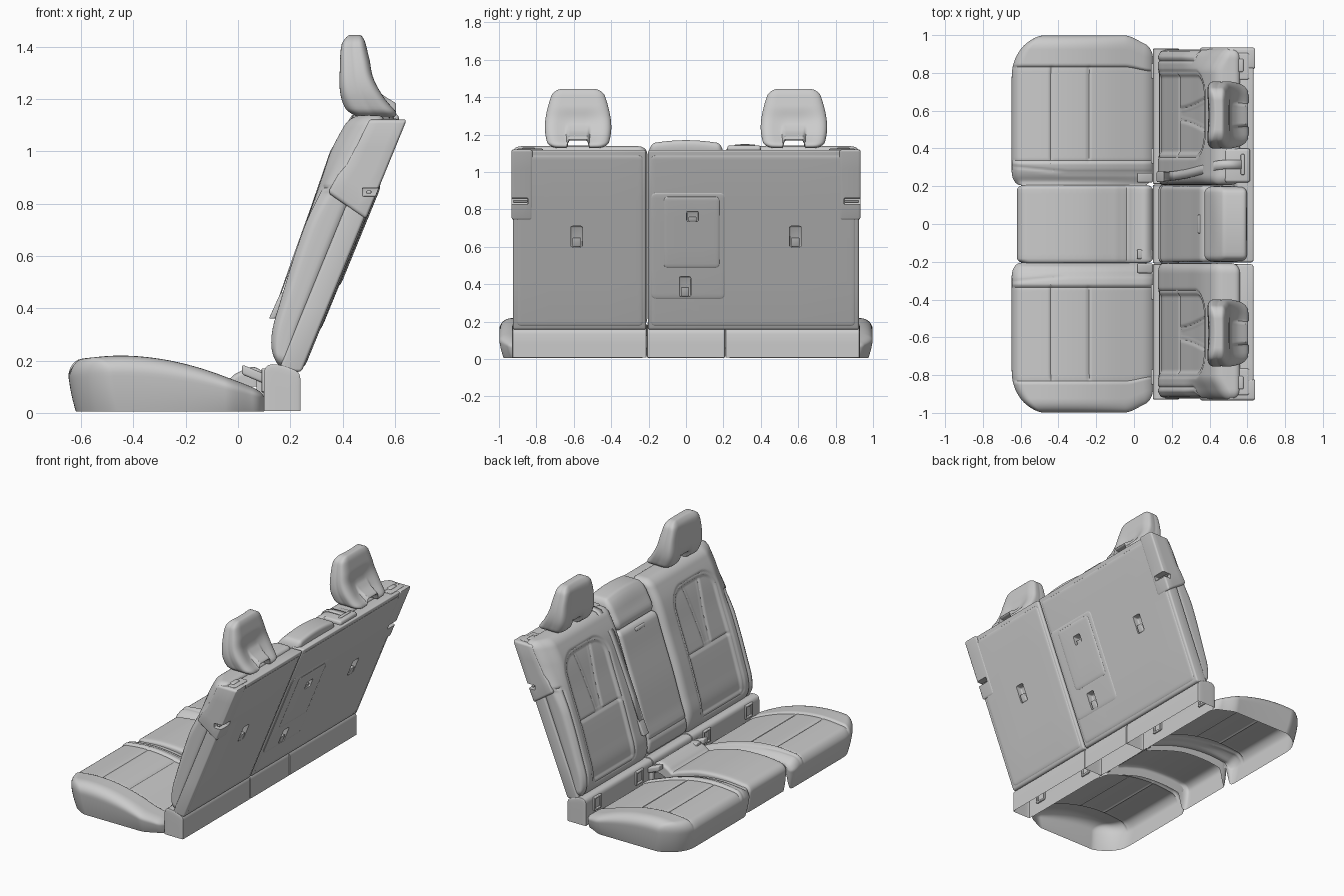
import bpy, bmesh, math

if "Cube" in bpy.data.objects:
    bpy.data.objects.remove(bpy.data.objects["Cube"])


def curve(pts, x):
    """Smooth interpolation through (x, value) points."""
    x = min(max(x, pts[0][0]), pts[-1][0])
    i = 0
    while i < len(pts) - 2 and x > pts[i + 1][0]:
        i += 1

    def slope(k):
        a, b = pts[max(k - 1, 0)], pts[min(k + 1, len(pts) - 1)]
        return (b[1] - a[1]) / (b[0] - a[0])
    (x0, y0), (x1, y1) = pts[i], pts[i + 1]
    h = x1 - x0
    t = (x - x0) / h
    return ((2*t**3 - 3*t**2 + 1) * y0 + (t**3 - 2*t**2 + t) * h * slope(i)
            + (3*t**2 - 2*t**3) * y1 + (t**3 - t**2) * h * slope(i + 1))


def step(v):
    v = min(max(v, 0), 1)
    return v * v * (3 - 2 * v)


def seam(v, w=0.007):
    return math.exp(-(v / w) ** 2)


def finish(name, bm):
    bmesh.ops.recalc_face_normals(bm, faces=bm.faces)
    me = bpy.data.meshes.new(name)
    bm.to_mesh(me)
    bm.free()
    ob = bpy.data.objects.new(name, me)
    bpy.context.collection.objects.link(ob)
    return ob


def soft(name, lo, hi, r, n=(1, 1, 1), warp=None, skip=()):
    """Rounded box on a grid, bent by warp; skip lists open (axis, side) faces."""
    axes, e = [], 4 if max(n) > 4 else 2
    for a, b, q, m in zip(lo, hi, r, n):
        axes.append([a + q*i/e for i in range(e)]
                    + [a + q + (b - a - 2*q)*i/m for i in range(m + 1)]
                    + [b - q*i/e for i in range(e - 1, -1, -1)])
    bm, made = bmesh.new(), {}

    def vert(key):
        if key not in made:
            c, d = [], []
            for k in range(3):
                p = axes[k][key[k]]
                core = min(max(p, lo[k] + r[k]), hi[k] - r[k])
                if (k, 0 if p < core else 1) in skip:
                    core = p
                c.append(core)
                d.append((p - core) / r[k])
            length = math.sqrt(sum(v*v for v in d)) or 1
            p = [c[k] + r[k]*d[k]/length for k in range(3)]
            made[key] = bm.verts.new(warp(*p) if warp else p)
        return made[key]
    for ax in range(3):
        u, v = (ax + 1) % 3, (ax + 2) % 3
        for side in (0, 1):
            if (ax, side) in skip:
                continue
            for i in range(len(axes[u]) - 1):
                for j in range(len(axes[v]) - 1):
                    loop = []
                    for di, dj in ((0, 0), (1, 0), (1, 1), (0, 1)):
                        key = [0, 0, 0]
                        key[ax] = side * (len(axes[ax]) - 1)
                        key[u], key[v] = i + di, j + dj
                        loop.append(vert(tuple(key)))
                    bm.faces.new(loop)
    return finish(name, bm)


# Shared side profiles
SEAT = [(-.65, .195), (-.6, .207), (-.45, .219), (-.3, .207), (-.15, .173), (0, .12), (.1, .08)]
MID = [(-.62, .185), (-.45, .205), (-.25, .195), (-.1, .155), (-.04, .135), (0, .155), (.05, .175), (.1, .17)]
FRONT = [(.18, .145), (.25, .128), (.32, .132), (.42, .16), (.6, .215), (.8, .285), (1, .355), (1.14, .43)]
HEAD_F = [(1.13, .43), (1.17, .4), (1.23, .383), (1.32, .383), (1.4, .388), (1.445, .405)]
HEAD_B = [(1.13, .625), (1.2, .568), (1.28, .522), (1.35, .503), (1.445, .48)]
HEAD_W = [(1.13, .16), (1.22, .177), (1.3, .172), (1.4, .146), (1.445, .125)]


def back_x(z):
    return .242 + .395 * (z - .155) / .965


def on_back(x, y, z):
    return (back_x(z) + x, y, z)


def between(d, z, inset=.07):
    f = curve(FRONT, z)
    return f + (back_x(z) - inset - f) * d


for sy, side in ((1, "left"), (-1, "right")):
    # Outer seat cushion, open underneath with a short inner wall
    def cushion(x, y, t):
        ox, top = x, step((t - .5) / .4)
        front = (.1 - x) / .75
        x += .12 * max(0, (y - .77) / .23) ** 2.4 * front + .03 * (1 - t) ** 2 * front
        insert = step((y - .32) / .03) * step((.845 - y) / .03)
        g = seam(y - .335) + seam(y - .83) + (seam(ox + .44) + seam(ox + .24)) * insert
        g += .6 * seam(y - .275 - .03 * max(0, -.35 - ox) / .3)
        h = curve(SEAT, x)
        low = max(0, h - .08) * step((.24 - y) / .03) * step((x + .63) / .04)
        z = low + t * (h - low) - top * (.007 * g + .01 * insert + .025 * step((.33 - y) / .13))
        y -= .055 * step((x + .05) / .15) * step((y - .7) / .3)
        y -= .025 * (1 - t) ** 2 * step((y - .8) / .2)
        return (x, sy * y, z + .006 * (1 - t))
    soft(f"{side}_cushion", (-.65, .205, 0), (.1, 1, 1), (.05, .07, .3), (86, 86, 6), cushion, {(2, 0)})

    # Outer backrest padding: insert with two flared upper fingers
    def padding(d, y, z):
        face = step((.6 - d) / .4)
        rad = .12 if z > .6 else .03
        qy, qz = abs(y - .58) - .225 + rad, abs(z - .635) - .395 + rad
        sdf = math.hypot(max(qy, 0), max(qz, 0)) + min(max(qy, qz), 0) - rad
        inner = step(-sdf / .03)
        upper = step((z - .62) / .02)
        finger = abs(y - .58) - .03 - .05 * max(0, (z - .62) / .38) ** 1.5
        g = seam(sdf, .008) + inner * (seam(z - .62) + seam(finger, .008) * upper)
        g += seam(y - .865) * step((.86 - z) / .02) + seam(z - .86) * step((y - .86) / .01)
        x = between(d, z) + face * (.008 * g + inner * (.018 + .008 * upper * step(-finger / .02))
                                    + .05 * step((y - .8) / .13) * step((z - .7) / .3))
        zz = z - .025 * d * step((.35 - z) / .15)
        return (x, sy * (y - .012 * step((.86 - z) / .02) * step((y - .88) / .03)), zz)
    soft(f"{side}_back_padding", (0, .207, .19), (1, .93, 1.138), (.3, .05, .04), (3, 78, 106), padding)

    # Headrest with a small arch underneath
    def headrest(d, y, z):
        w = curve(HEAD_W, z)
        f, b = curve(HEAD_F, z), curve(HEAD_B, z)
        b -= .02 * step((1 - abs(y)) / .8) * step((1.36 - z) / .12) * step((z - 1.13) / .08) * d
        t = (z - 1.13) / .315
        zz = z + .04 * max(0, 1 - t * 2.5) * step((.38 - abs(y)) / .08)
        x = f + (b - f) * d + .012 * (1 - d) * (1 - y * y)
        return (x, sy * .577 + y * w * (1 - .012 * seam(d - .5, .06)), zz)
    soft(f"{side}_headrest", (0, -1, 1.128), (1, 1, 1.445), (.25, .35, .035), (10, 32, 22), headrest)
    soft(f"{side}_headrest_crossbar", (.5, sy*.577 - .06, 1.12), (.54, sy*.577 + .06, 1.142), (.008,)*3)

    # Release latch on the top corner
    soft(f"{side}_latch_bezel", (.5, sy*.835 - .07, 1.1), (.61, sy*.835 + .07, 1.125), (.012, .012, .004))
    soft(f"{side}_latch_button", (.515, sy*.84 - .035, 1.11), (.58, sy*.84 + .035, 1.131), (.008,)*3)

    # Child seat anchor frames on the base
    for ay in (.36, .81):
        for dy in (-.033, .033):
            y = sy * ay + dy
            soft(f"{side}_anchor_post", (.09, y - .007, .08), (.112, y + .007, .17), (.005,)*3)
        for z in (.085, .163):
            soft(f"{side}_anchor_rail", (.09, sy*ay - .036, z - .007), (.112, sy*ay + .036, z + .007), (.005,)*3)


# Middle cushion with raised rear lip and short side walls
def mid_cushion(x, y, t):
    h = curve(MID, x)
    low = max(0, h - .08) * step((abs(y) - .17) / .03) * step((x + .6) / .04)
    z = low + t * (h - low) - .006 * seam(x + .035, .012) * step((t - .5) / .4)
    return (x + .02 * (1 - t) ** 2 * (.1 - x) / .72, y, z + .006 * (1 - t))
soft("middle_cushion", (-.62, -.207, 0), (.1, .207, 1), (.045, .025, .25), (60, 16, 6), mid_cushion, {(2, 0)})


# Folding armrest, middle pillow and pull strap
def armrest(d, y, z):
    x = between(d, z) + .015 * step((z - .2) / .2) * (1 - d)
    return (x + .006 * step((.5 - d) / .3) * seam(z - .3), y, z)
soft("armrest", (0, -.203, .2), (1, .203, .965), (.15, .025, .03), (2, 30, 50), armrest)
soft("middle_pillow", (0, -.2, .965), (1, .2, 1.15), (.22, .035, .06), (8, 20, 10),
     lambda d, y, z: (between(d, z, .035) + .015 * (1 - d), y, z + .02 * step((z - 1.05) / .1) * (1 - (y / .2) ** 2)))
soft("armrest_strap", (-.005, -.05, .925), (.02, .05, .945), (.006,)*3,
     warp=lambda x, y, z: (curve(FRONT, z) + x + .014, y, z))

# Base plinth in three lengths, open underneath
for name, y0, y1 in (("right", -.93, -.2105), ("middle", -.2095, .2095), ("left", .2105, .93)):
    soft(f"{name}_base", (.1, y0, .008), (.238, y1, .186), (.03, .004, .03), (4, 2, 2),
         lambda x, y, z: (x, y, z - .022 * step((x - .14) / .09) * step(z / .15)), {(2, 0)})

# Rear shells, inset panels, hatch and top corner pieces
rear = []
for name, y0, y1, p0, p1 in (("narrow", -.925, -.213, -.905, -.23), ("wide", -.203, .925, -.187, .905)):
    rear.append(soft(f"{name}_back_shell", (-.09, y0, .157), (0, y1, 1.118), (.012,)*3, (2, 4, 4), on_back))
    rear.append(soft(f"{name}_back_panel", (-.012, p0, .175), (.005, p1, 1.09), (.007, .025, .025), (2, 4, 4), on_back))
rear.append(soft("hatch_surround", (-.01, -.187, .32), (.009, .21, .89), (.005, .03, .03), (2, 4, 4), on_back))
rear.append(soft("hatch_door", (-.01, -.12, .485), (.014, .18, .87), (.007, .025, .025), (2, 4, 4), on_back))
for sy, side in ((1, "left"), (-1, "right")):
    y0, y1 = sorted((sy * .82, sy * .934))
    rear.append(soft(f"{side}_corner_piece", (0, y0, .74), (1, y1, 1.121), (.06, .015, .015), (4, 2, 4),
                     lambda d, y, z: (between(.36 + .64 * d, z, -.008), y, z + .1 * (1 - d) * step((1 - z) / .25))))

# Recesses and slots cut out of the rear
cut = []
for y, z0, z1 in ((-.585, .6, .71), (.585, .6, .71), (.035, .735, .79), (-.005, .335, .44)):
    cut.append(soft("recess_cutter", (-.035, y - .031, z0), (.04, y + .031, z1), (.008,)*3, warp=on_back))
for sy in (1, -1):
    y0, y1 = sorted((sy * .845, sy * .97))
    cut.append(soft("slot_cutter", (.475, y0, .828), (.62, y1, .86), (.005,)*3))
bpy.context.view_layer.update()
for ob in rear:
    for c in cut:
        mod = ob.modifiers.new("recess", 'BOOLEAN')
        mod.operation, mod.object, mod.solver = 'DIFFERENCE', c, 'EXACT'
    bpy.context.view_layer.objects.active = ob
    for mod in list(ob.modifiers):
        bpy.ops.object.modifier_apply(modifier=mod.name)
for c in cut:
    bpy.data.objects.remove(c)

# Tabs inside the recesses
for y, z0, z1 in ((-.585, .6, .65), (.585, .6, .65), (.035, .735, .762), (-.005, .335, .385)):
    soft("recess_tab", (-.035, y - .022, z0), (.008, y + .022, z1), (.006,)*3, warp=on_back)
for y in (-.885, .885):
    soft("striker_bar", (.49, y - .04, .838), (.51, y + .04, .85), (.005,)*3)

# Middle seat belt with guide plate and tongue
soft("belt_guide", (.48, .22, 1.1), (.615, .4, 1.142), (.015,)*3)
soft("belt_guide_slot", (.565, .26, 1.13), (.585, .37, 1.148), (.006,)*3)
bm = bmesh.new()
last = None
for x, y, z in ((.57, .315, 1.149), (.48, .315, 1.149), (.435, .31, 1.138), (.352, .285, 1.0),
                (.276, .265, .78), (.211, .255, .6), (.155, .25, .44)):
    pair = [bm.verts.new((x, y + w, z)) for w in (-.024, .024)]
    if last:
        bm.faces.new((last[0], last[1], pair[1], pair[0]))
    last = pair
belt = finish("seat_belt", bm)
belt.modifiers.new("thickness", 'SOLIDIFY').thickness = .005
soft("belt_tongue", (-.012, .222, .36), (.012, .278, .46), (.006,)*3,
     warp=lambda x, y, z: (.13 + x + (z - .36) * .45, y, z))

# Buckles lying on the cushion joints
for y in (.245, -.16, -.235):
    soft("belt_buckle", (0, y - .026, -.018), (.1, y + .026, .02), (.01,)*3,
         warp=lambda x, y, z: (.015 + x * .85, y, .165 + z - x * .35))
    soft("buckle_stalk", (.07, y - .014, .02), (.1, y + .014, .14), (.006,)*3)

# Smooth shading with kept edges
for ob in bpy.context.scene.objects:
    ob.select_set(True)
    bpy.context.view_layer.objects.active = ob
bpy.ops.object.shade_smooth_by_angle(angle=math.radians(38))
